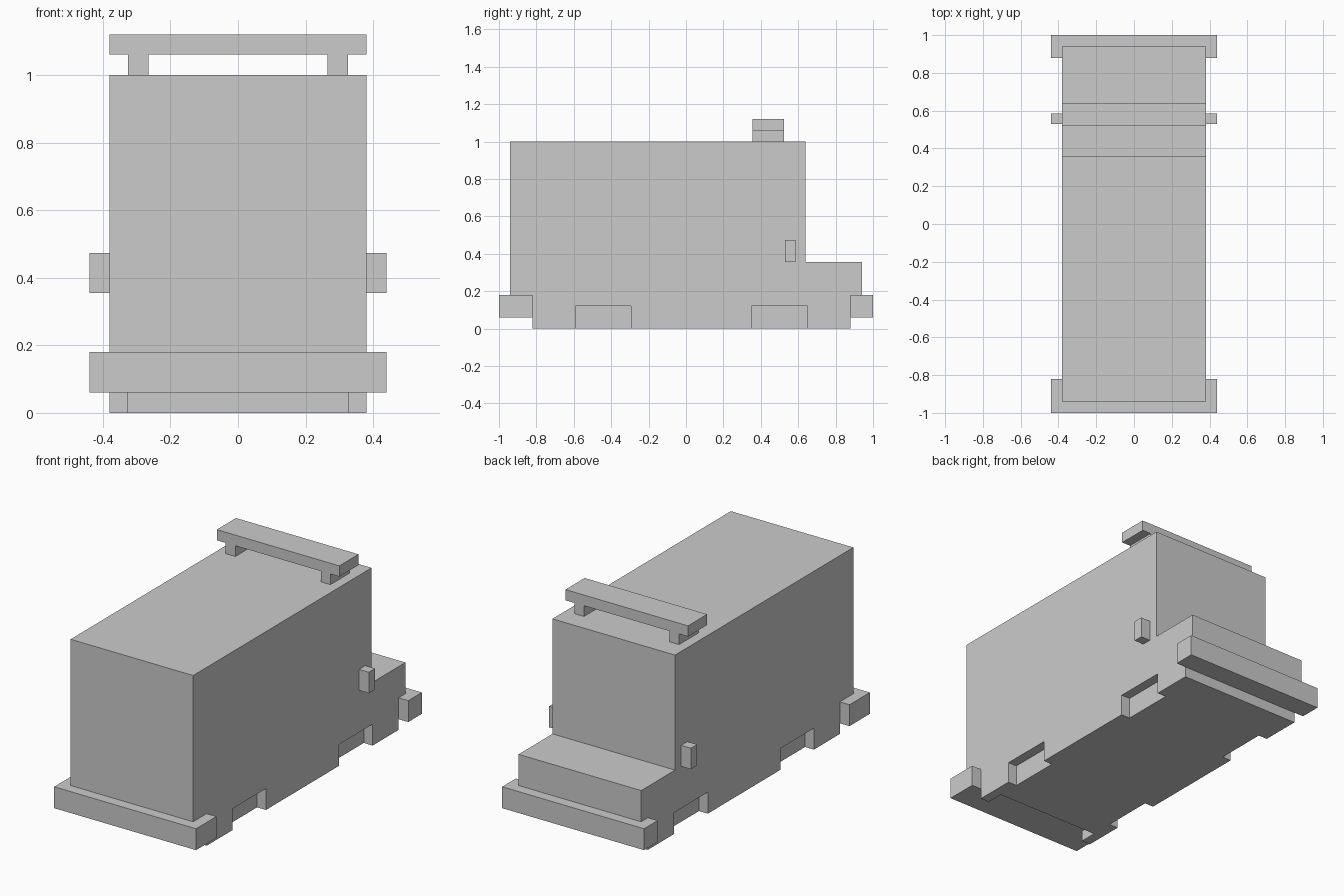
import bpy, bmesh

if "Cube" in bpy.data.objects:
    bpy.data.objects.remove(bpy.data.objects["Cube"])


def make(name, bm, mirror=False):
    bmesh.ops.recalc_face_normals(bm, faces=bm.faces)
    me = bpy.data.meshes.new(name)
    bm.to_mesh(me)
    bm.free()
    ob = bpy.data.objects.new(name, me)
    bpy.context.collection.objects.link(ob)
    if mirror:
        ob.modifiers.new("Mirror", 'MIRROR').use_mirror_merge = False
    return ob


def box(name, x, y, z, mirror=False):
    """Box from (min, max) ranges, optionally mirrored across x = 0."""
    bm = bmesh.new()
    bmesh.ops.create_cube(bm, size=1)
    for v in bm.verts:
        v.co = [r[0] if c < 0 else r[1] for c, r in zip(v.co, (x, y, z))]
    return make(name, bm, mirror)


def extrude_profile(name, pts, half_width):
    """Side profile (y, z) extruded symmetrically along x."""
    bm = bmesh.new()
    face = bm.faces.new([bm.verts.new((-half_width, y, z)) for y, z in pts])
    ext = bmesh.ops.extrude_face_region(bm, geom=[face])["geom"]
    verts = [g for g in ext if isinstance(g, bmesh.types.BMVert)]
    bmesh.ops.translate(bm, verts=verts, vec=(2 * half_width, 0, 0))
    return make(name, bm)


def cut(target, cutter):
    mod = target.modifiers.new("Cut", 'BOOLEAN')
    mod.operation, mod.solver, mod.object = 'DIFFERENCE', 'EXACT', cutter
    cutter.hide_render = True
    cutter.hide_set(True)


# Van body: tall cabin and cargo box with a low hood at the +y end
body = extrude_profile("body", [
    (-0.82, 0), (0.88, 0), (0.88, 0.12), (0.94, 0.12), (0.94, 0.355),
    (0.64, 0.355), (0.64, 1), (-0.94, 1), (-0.94, 0.12), (-0.82, 0.12)], 0.38)

# Shallow wheel recesses on both sides
for label, y in (("front", (-0.59, -0.295)), ("rear", (0.35, 0.65))):
    cut(body, box(label + "_wheel_recess_cutter", (0.325, 0.5), y, (-0.1, 0.12), True))

# Recess under the front end, between the two side skirts
cut(body, box("underside_recess_cutter", (-0.325, 0.325), (-0.9, -0.72), (-0.1, 0.06)))

# Bumpers wrapping both ends
box("front_bumper", (-0.44, 0.44), (-1, -0.82), (0.06, 0.18))
box("rear_bumper", (-0.44, 0.44), (0.88, 1), (0.06, 0.18))

# Side mirrors
box("side_mirrors", (0.38, 0.44), (0.53, 0.585), (0.355, 0.473), True)

# Roof light bar on two feet
box("light_bar", (-0.38, 0.38), (0.355, 0.525), (1.06, 1.12))
box("light_bar_feet", (0.265, 0.325), (0.355, 0.525), (1, 1.06), True)
